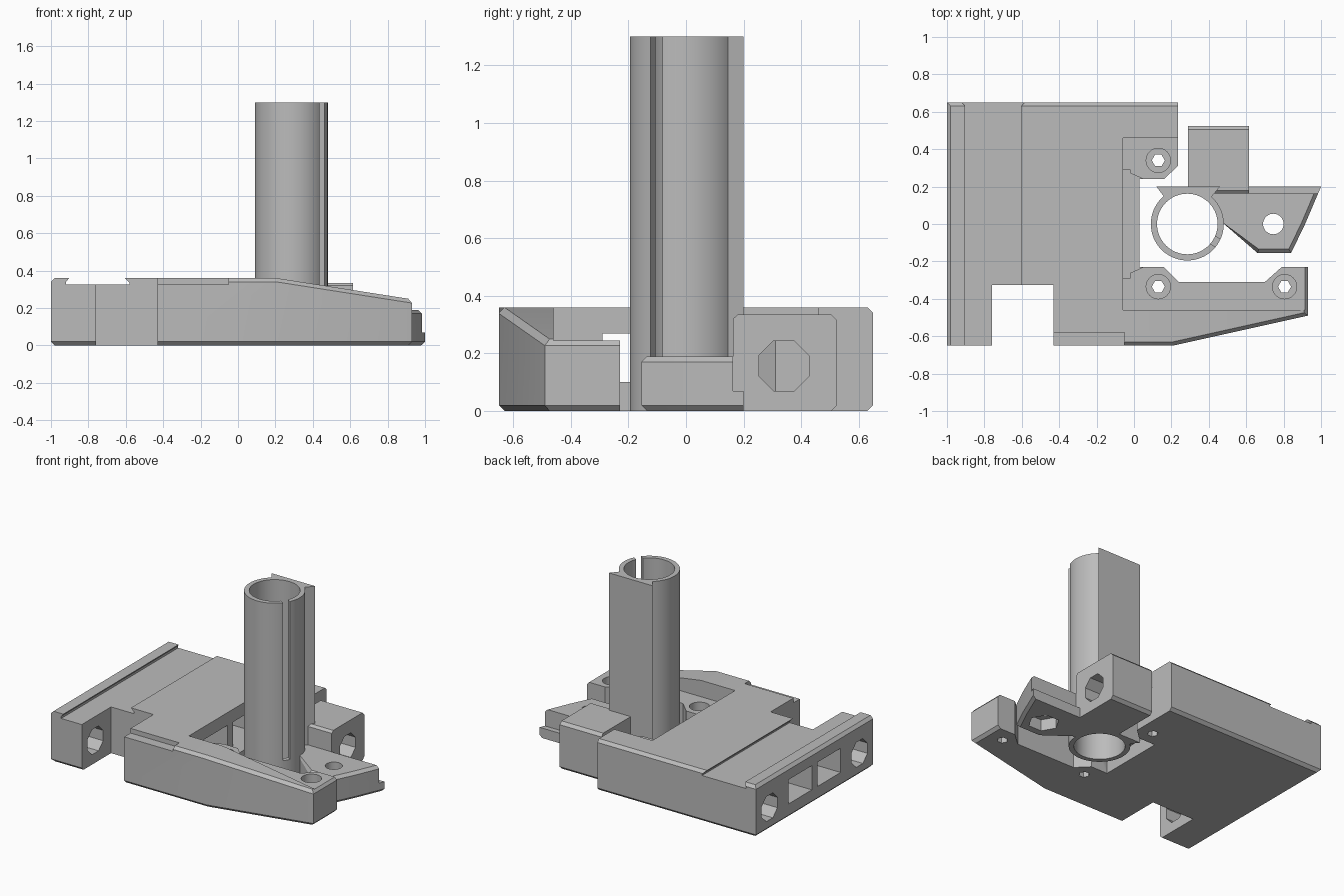
import bpy, bmesh, math
from mathutils import Vector

if "Cube" in bpy.data.objects:
    bpy.data.objects.remove(bpy.data.objects["Cube"], do_unlink=True)

GREY = (0.5, 0.5, 0.5, 1)
mat = bpy.data.materials.new("plain grey")
mat.use_nodes = True
mat.diffuse_color = GREY
mat.node_tree.nodes["Principled BSDF"].inputs["Base Color"].default_value = GREY


def prism(name, pts, lo, hi, axis="z"):
    """Extrude a polygon along an axis; points use the other two axes in order."""
    place = {"x": lambda a, b, h: (h, a, b), "y": lambda a, b, h: (a, h, b),
             "z": lambda a, b, h: (a, b, h)}[axis]
    bm = bmesh.new()
    face = bm.faces.new([bm.verts.new(place(a, b, lo)) for a, b in pts])
    ext = bmesh.ops.extrude_face_region(bm, geom=[face])
    move = Vector(place(0, 0, hi - lo))
    for v in ext["geom"]:
        if isinstance(v, bmesh.types.BMVert):
            v.co += move
    bmesh.ops.recalc_face_normals(bm, faces=bm.faces)
    me = bpy.data.meshes.new(name)
    bm.to_mesh(me)
    bm.free()
    me.materials.append(mat)
    ob = bpy.data.objects.new(name, me)
    bpy.context.collection.objects.link(ob)
    return ob


def box(name, x, y, z):
    return prism(name, [(x[0], y[0]), (x[1], y[0]), (x[1], y[1]), (x[0], y[1])], *z)


def ring(cx, cy, r, n, phase=0.0):
    return [(cx + r * math.cos(phase + math.tau * i / n),
             cy + r * math.sin(phase + math.tau * i / n)) for i in range(n)]


def boolean(ob, tools, op="DIFFERENCE"):
    """Apply each tool solid to the object, then delete the tool."""
    for tool in tools:
        mod = ob.modifiers.new("bool", "BOOLEAN")
        mod.operation, mod.solver, mod.object = op, "EXACT", tool
        bpy.context.view_layer.update()
        ev = ob.evaluated_get(bpy.context.evaluated_depsgraph_get())
        me = bpy.data.meshes.new_from_object(ev)
        ob.modifiers.clear()
        ob.data = me
        bpy.data.objects.remove(tool, do_unlink=True)


def chamfer(ob, width, rule):
    """Bevel sharp edges whose midpoint and direction satisfy the rule."""
    bm = bmesh.new()
    bm.from_mesh(ob.data)
    edges = [e for e in bm.edges if len(e.link_faces) == 2 and e.calc_face_angle() > 0.5
             and rule((e.verts[0].co + e.verts[1].co) / 2)]
    bmesh.ops.bevel(bm, geom=edges, offset=width, segments=1, affect="EDGES")
    bm.to_mesh(ob.data)
    bm.free()


# Base body: outline with side notch, front arm and screw tabs
body = prism("base_body", [
    (-1, -.65), (-.76, -.65), (-.76, -.325), (-.43, -.325), (-.43, -.65), (.21, -.65),
    (.93, -.49), (.93, -.23), (.79, -.23), (.7, -.31), (.24, -.31), (.16, -.23),
    (.03, -.23), (.03, .24), (.16, .24), (.235, .31), (.235, .65), (-1, .65)], 0, .36)
# Falling top of the front arm
boolean(body, [prism("slope", [(.2, .361), (.93, .247), (1.1, .22), (1.1, .5), (.2, .5)], -1, 0, "y")])


def outer(m):
    front = m.y < -.64 or (m.x > .21 and m.y < -.65 + .222 * (m.x - .21) + .01)
    rim = m.z < .01 or m.z > .24
    return rim and (front and (m.z < .01 or m.x > -.4) or m.y > .64 or m.x < -.99 or m.x > .92)


chamfer(body, .02, outer)

# Undercut slide groove, tab recess, centre recess and front ledge
boolean(body, [
    prism("groove", [(-.89, .375), (-.92, .34), (-.92, .325), (-.58, .325), (-.58, .335),
                     (-.62, .375)], -1, 1, "y"),
    box("tab_recess", (-.06, 1.1), (-.46, .46), (.245, .5)),
    prism("centre_recess", [(-.06, -.28), (.05, -.23), (.05, .24), (-.06, .29)], .1, .5),
    prism("ledge", [(-.5, -.7), (-.05, -.7), (-.05, -.58), (-.5, -.58)], .327, .5)])

# Tunnels and rod sockets in the side
for s in (-1, 1):
    ys = sorted((s * .03, s * .29))
    boolean(body, [box("tunnel", (-1.1, -.02), ys, (.1, .27)),
                   prism("socket", ring(s * .5, .157, .095, 8, math.pi / 8), -1.1, -.7, "x")])

# Counterbored screw holes
for x, y in ((.13, .34), (.13, -.335), (.805, -.335)):
    boolean(body, [prism("head", ring(x, y, .065, 32), .15, .5),
                   prism("shank", ring(x, y, .035, 6), -.1, .3)])

# Slotted tube with a flat back plate
CX, R, BORE = .285, .195, .162


def bore():
    return prism("bore", ring(CX, 0, BORE, 64), -.1, 1.5)


tube = prism("tube", ring(CX, 0, R, 64), 0, 1.3)
back = prism("back_plate", [(.12, .2), (.165, .14), (.41, .14), (.46, .2)], 0, 1.3)
boolean(tube, [back], "UNION")
a = math.radians(-32)
d, n = Vector((math.cos(a), math.sin(a))), Vector((-math.sin(a), math.cos(a))) * .024
slit = [tuple(Vector((CX, 0)) + d * r + n * s) for r, s in ((.1, -1), (.3, -1), (.3, 1), (.1, 1))]
boolean(tube, [bore(), prism("slit", slit, .19, 1.5)])

# Mounting wing with a stepped rear edge, bolt hole and nut pocket
wing = prism("mounting_wing", [(.4, .2), (1, .2), (.915, 0), (.84, -.155), (.66, -.155),
                               (.47, .01), (.4, .05)], 0, .19)
chamfer(wing, .02, lambda m: m.x > .5 and m.y < .19 and (m.z < .01 or m.z > .18))
boolean(wing, [box("step", (.3, 1.1), (.163, .3), (.07, .5)), bore(),
               prism("bolt", ring(.745, 0, .055, 32), -.1, .5),
               prism("nut", ring(.745, 0, .1, 6), -.1, .08)])

# Rod block behind the tube
block = prism("rod_block", [(.2, 0), (.505, 0), (.525, .02), (.525, .315), (.505, .335),
                            (.18, .335), (.163, .32), (.163, .07), (.2, .07)], .29, .615, "x")
boolean(block, [prism("rod_hole", ring(.34, .157, .094, 8, math.pi / 8), .2, .8, "x"), bore()])

# Smooth only the rounded walls
bpy.ops.object.select_all(action="DESELECT")
for ob in (body, tube, wing, block):
    ob.select_set(True)
bpy.context.view_layer.objects.active = tube
bpy.ops.object.shade_smooth_by_angle(angle=math.radians(25))
